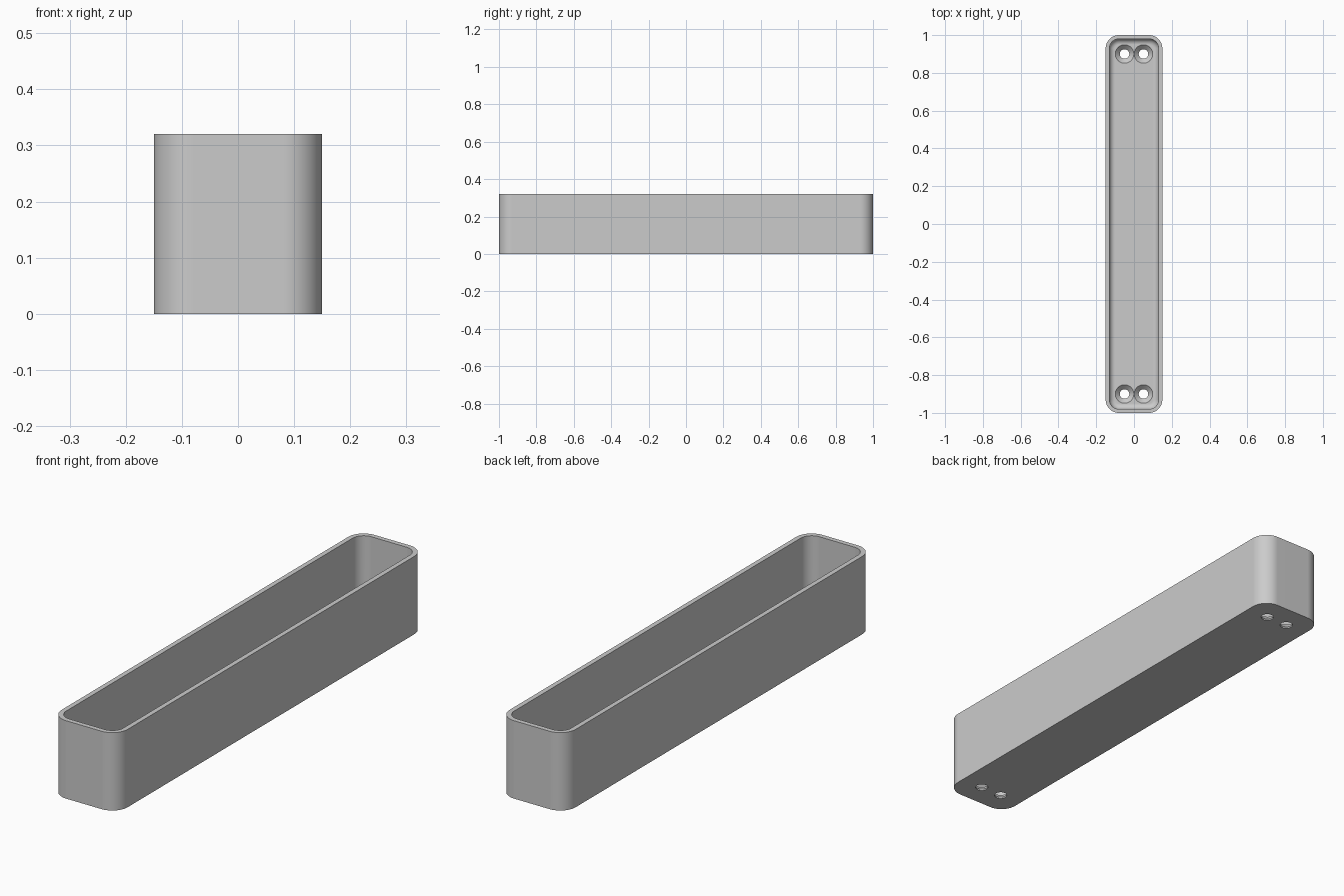
import bpy
import bmesh
from math import sin, cos, pi

cube = bpy.data.objects.get("Cube")
if cube:
    bpy.data.objects.remove(cube, do_unlink=True)

HALF_X, HALF_Y, HEIGHT = 0.15, 1.0, 0.32
CORNER, WALL, FLOOR, FILLET = 0.07, 0.02, 0.03, 0.03
HOLE_R, SINK_R = 0.025, 0.049

grey = bpy.data.materials.new("plain grey")
grey.use_nodes = True
grey.diffuse_color = (0.6, 0.6, 0.6, 1)
grey.node_tree.nodes["Principled BSDF"].inputs["Base Color"].default_value = (0.6, 0.6, 0.6, 1)


def rounded_ring(inset, z, steps=12):
    """Rounded rectangle, inset from the outer outline."""
    r = CORNER - inset
    points = []
    for quarter, (sx, sy) in enumerate([(1, 1), (-1, 1), (-1, -1), (1, -1)]):
        for i in range(steps + 1):
            a = (quarter + i / steps) * pi / 2
            points.append((sx * (HALF_X - CORNER) + r * cos(a),
                           sy * (HALF_Y - CORNER) + r * sin(a), z))
    return points


def circle_ring(x, y, r, z, steps=48):
    return [(x + r * cos(2 * pi * i / steps), y + r * sin(2 * pi * i / steps), z)
            for i in range(steps)]


def add_stack(bm, rings):
    """Closed solid skinned through a stack of rings."""
    loops = [[bm.verts.new(p) for p in ring] for ring in rings]
    for low, high in zip(loops, loops[1:]):
        n = len(low)
        for i in range(n):
            j = (i + 1) % n
            bm.faces.new((low[i], low[j], high[j], high[i]))
    bm.faces.new(loops[0][::-1])
    bm.faces.new(loops[-1])


def make_object(name, bm):
    bmesh.ops.recalc_face_normals(bm, faces=bm.faces)
    mesh = bpy.data.meshes.new(name)
    bm.to_mesh(mesh)
    bm.free()
    mesh.materials.append(grey)
    obj = bpy.data.objects.new(name, mesh)
    bpy.context.collection.objects.link(obj)
    return obj


# Tray: outer wall, rim, inner wall, then a fillet down to the floor
rings = [rounded_ring(0, 0), rounded_ring(0, HEIGHT), rounded_ring(WALL, HEIGHT)]
for i in range(9):
    a = i / 8 * pi / 2
    rings.append(rounded_ring(WALL + FILLET * (1 - cos(a)), FLOOR + FILLET * (1 - sin(a))))
bm = bmesh.new()
add_stack(bm, rings)
tray = make_object("tray", bm)

# Countersunk screw holes, a pair at each end
bm = bmesh.new()
for x in (-0.05, 0.05):
    for y in (-0.9, 0.9):
        add_stack(bm, [circle_ring(x, y, r, z) for r, z in (
            (HOLE_R, -0.05), (HOLE_R, FLOOR - SINK_R + HOLE_R),
            (SINK_R, FLOOR), (SINK_R, FLOOR + 0.05))])
cutter = make_object("screw_hole_cutter", bm)
cutter.hide_render = True

cut = tray.modifiers.new("screw holes", 'BOOLEAN')
cut.operation = 'DIFFERENCE'
cut.solver = 'EXACT'
cut.object = cutter
bpy.context.view_layer.update()
result = bpy.data.meshes.new_from_object(
    tray.evaluated_get(bpy.context.evaluated_depsgraph_get()))
tray.modifiers.clear()
tray.data = result
bpy.data.objects.remove(cutter, do_unlink=True)

# Smooth corners and fillet, crisp edges
bpy.ops.object.select_all(action='DESELECT')
tray.select_set(True)
bpy.context.view_layer.objects.active = tray
bpy.ops.object.shade_smooth_by_angle(angle=pi / 6)
weighted = tray.modifiers.new("flat faces", 'WEIGHTED_NORMAL')
weighted.keep_sharp = True
